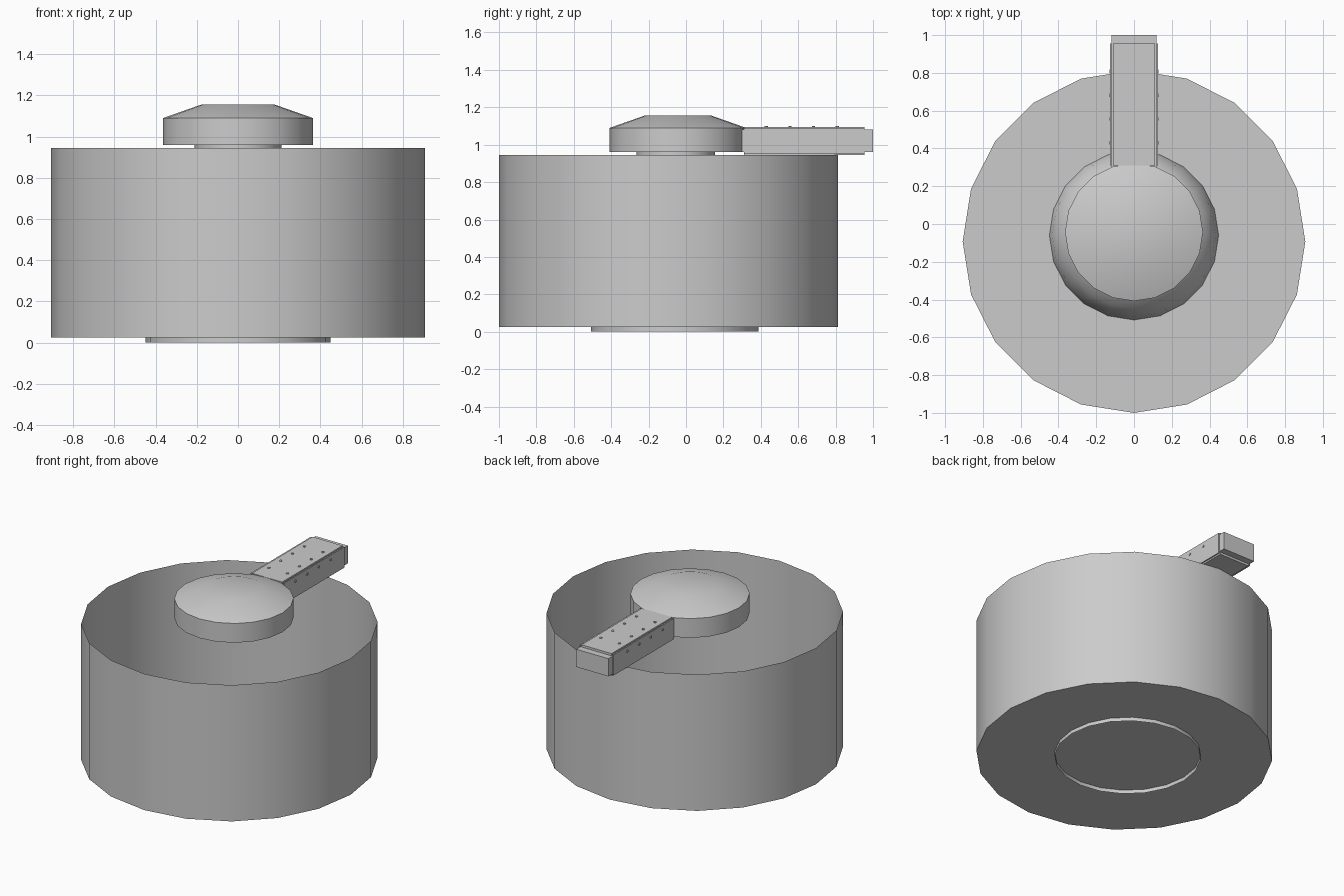
import bpy, bmesh, math
from mathutils import Matrix, Vector

if "Cube" in bpy.data.objects:
    bpy.data.objects.remove(bpy.data.objects["Cube"])

grey = bpy.data.materials.new("plain grey")
grey.use_nodes = True
grey.diffuse_color = (0.6, 0.6, 0.6, 1)
grey.node_tree.nodes["Principled BSDF"].inputs["Base Color"].default_value = (0.6, 0.6, 0.6, 1)


def finish(name, bm):
    mesh = bpy.data.meshes.new(name)
    bm.to_mesh(mesh)
    bm.free()
    mesh.materials.append(grey)
    obj = bpy.data.objects.new(name, mesh)
    bpy.context.collection.objects.link(obj)
    bpy.ops.object.select_all(action='DESELECT')
    obj.select_set(True)
    bpy.context.view_layer.objects.active = obj
    bpy.ops.object.shade_smooth_by_angle(angle=math.radians(30))
    return obj


def turned(name, profile, y, sides=20, cap_bottom=False, cap_top=False):
    """Sweep (radius, height) points around a vertical axis at y."""
    bm = bmesh.new()
    rings = []
    for r, z in profile:
        rings.append([bm.verts.new((r * math.sin(math.tau * i / sides),
                                    y - r * math.cos(math.tau * i / sides), z))
                      for i in range(sides)])
    for low, high in zip(rings, rings[1:]):
        for i in range(sides):
            j = (i + 1) % sides
            bm.faces.new((low[i], low[j], high[j], high[i]))
    if cap_bottom:
        bm.faces.new(rings[0][::-1])
    if cap_top:
        bm.faces.new(rings[-1])
    return finish(name, bm)


def box(name, low, high):
    low, high = Vector(low), Vector(high)
    bm = bmesh.new()
    bmesh.ops.create_cube(bm, size=1, matrix=Matrix.Translation((low + high) / 2)
                          @ Matrix.Diagonal((*(high - low), 1)))
    return finish(name, bm)


# Open drum standing on a hollow foot ring
turned("drum", [(0.907, 0.025), (0.907, 0.945)], -0.093, cap_bottom=True)
turned("foot_ring", [(0.448, 0), (0.448, 0.025)], -0.06)

# Low dome on the drum floor
dome = [(0.448 * math.cos(a), 0.025 + 0.3 * math.sin(a))
        for a in (math.radians(15 * k) for k in range(6))]
turned("inner_dome", dome, -0.06, cap_top=True)

# Hub with a sloping top and a short neck below
turned("hub", [(0.365, 0.96), (0.365, 1.09), (0.18, 1.155)], -0.043,
       cap_bottom=True, cap_top=True)
turned("hub_neck", [(0.21, 0.943), (0.21, 0.962)], -0.055, cap_bottom=True)

# Arm core with riveted plates on its faces
box("arm_core", (-0.12, 0.22, 0.96), (0.12, 1, 1.08))
box("arm_top_plate", (-0.112, 0.31, 1.08), (0.112, 0.955, 1.095))
box("arm_bottom_plate", (-0.112, 0.31, 0.945), (0.112, 0.955, 0.96))
for side, label in ((1, "left"), (-1, "right")):
    x_in, x_out = sorted((side * 0.118, side * 0.126))
    box("arm_plate_" + label, (x_in, 0.31, 0.95), (x_out, 0.955, 1.09))

# Rivet heads in rows along the top and both sides
rivets = bmesh.new()
for k in range(4):
    y = 0.43 + 0.126 * k
    for side in (1, -1):
        top = Matrix.Translation((side * 0.07, y, 1.096))
        flank = (Matrix.Translation((side * 0.127, y, 1.06))
                 @ Matrix.Rotation(math.pi / 2, 4, 'Y'))
        for place in (top, flank):
            bmesh.ops.create_cone(rivets, cap_ends=True, segments=8, radius1=0.009,
                                  radius2=0.009, depth=0.008, matrix=place)
finish("arm_rivets", rivets)
